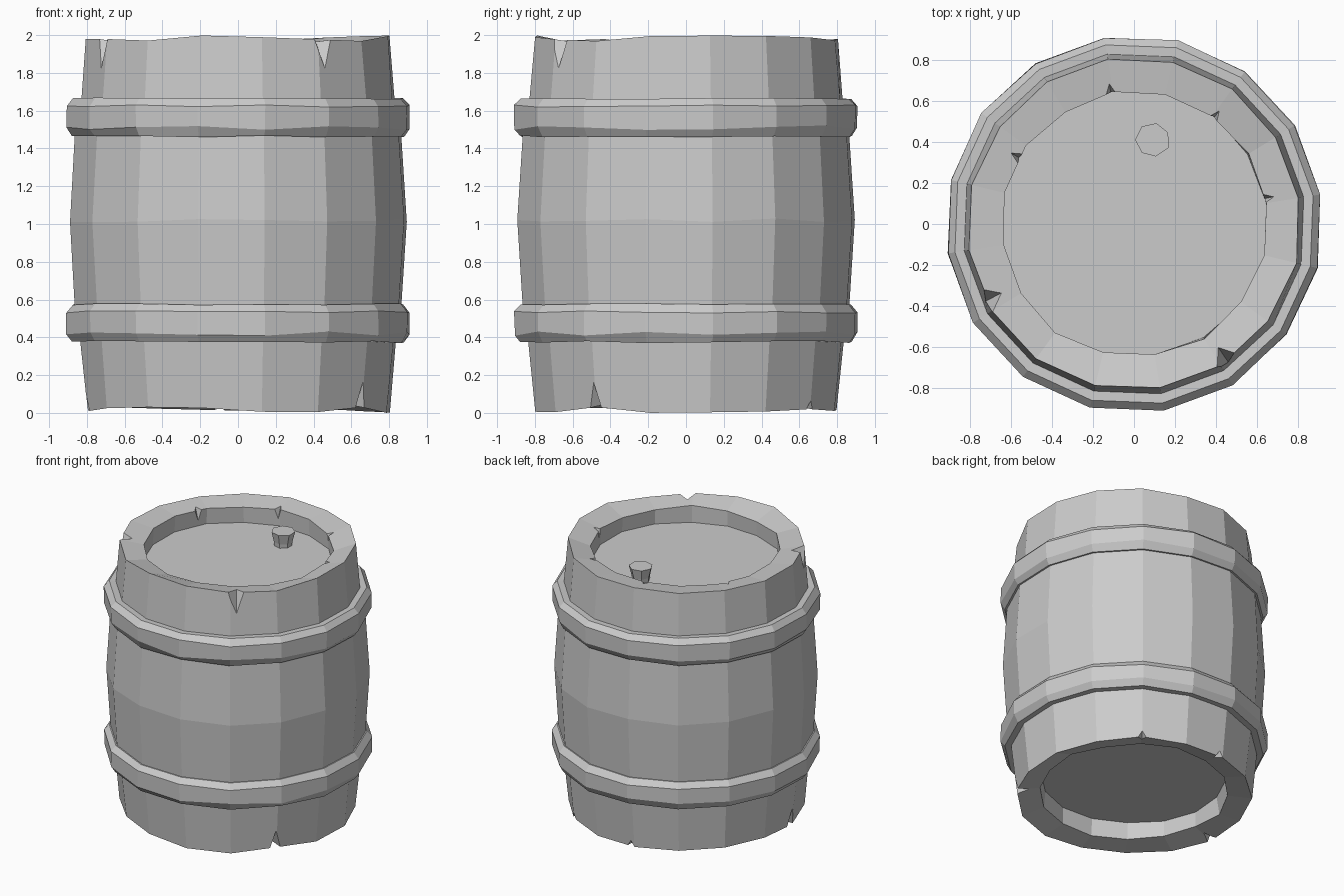
import bpy, bmesh, math, random

if "Cube" in bpy.data.objects:
    bpy.data.objects.remove(bpy.data.objects["Cube"])

random.seed(4)
SIDES, OFFSET = 16, math.radians(9)


def finish(bm, name):
    bmesh.ops.recalc_face_normals(bm, faces=bm.faces)
    mesh = bpy.data.meshes.new(name)
    bm.to_mesh(mesh)
    bm.free()
    obj = bpy.data.objects.new(name, mesh)
    bpy.context.collection.objects.link(obj)
    return obj


def polar(r, a, z):
    return (r * math.cos(a), r * math.sin(a), z)


def lathe(name, profile, closed=False, sides=SIDES, offset=OFFSET, centre=(0, 0)):
    """Spin (radius, z, z_wobble, radius_wobble) points; cap the ends or close the loop."""
    bm = bmesh.new()
    rings = []
    for r, z, wz, wr in profile:
        ring = []
        for i in range(sides):
            rr = r + random.uniform(-wr, wr)
            x, y, zz = polar(rr, offset + i * math.tau / sides, z + random.uniform(-wz, wz))
            ring.append(bm.verts.new((x + centre[0], y + centre[1], zz)))
        rings.append(ring)
    pairs = list(zip(rings, rings[1:]))
    if closed:
        pairs.append((rings[-1], rings[0]))
    else:
        bm.faces.new(rings[0])
        bm.faces.new(rings[-1])
    for a, b in pairs:
        for i in range(sides):
            j = (i + 1) % sides
            bm.faces.new((a[i], a[j], b[j], b[i]))
    return finish(bm, name)


# Barrel body: recessed base, bulging staves, uneven inward-sloping rim, recessed lid
body = lathe("barrel_body", [
    (0.64, 0.17, 0, 0.01), (0.65, 0.05, 0.012, 0.01),
    (0.81, 0.016, 0.016, 0.005), (0.848, 0.40, 0, 0), (0.875, 0.56, 0, 0),
    (0.902, 1.02, 0.01, 0.003), (0.875, 1.47, 0, 0), (0.84, 1.65, 0, 0),
    (0.812, 1.984, 0.016, 0.005), (0.648, 1.945, 0.012, 0.01),
    (0.655, 1.83, 0, 0.008)])

# Two metal hoops with bevelled edges
for name, z in (("lower_hoop", 0.37), ("upper_hoop", 1.46)):
    lathe(name, [
        (0.80, z + 0.01, 0, 0), (0.89, z + 0.005, 0.006, 0), (0.918, z + 0.05, 0.013, 0.003),
        (0.92, z + 0.165, 0.006, 0.003), (0.885, z + 0.205, 0.004, 0),
        (0.80, z + 0.20, 0, 0)], closed=True)

# Tapered bung standing in the lid
lathe("bung", [(0.06, 1.81, 0, 0), (0.065, 1.86, 0, 0), (0.085, 1.935, 0, 0.004)],
      sides=7, offset=math.radians(25), centre=(0.09, 0.41))

# Chips: wedge cutters (angle, wide-end radius, tip radius, apex radius, half width, edge z, apex z)
chips = [(a, 0.90, 0.69, 0.85, 0.14, 2.03, 1.77) for a in (-55.7, 207.5)]
chips += [(a, 0.60, 0.73, 0.63, 0.07, 2.03, 1.84) for a in (100, 53, 150, 11)]
chips += [(a, 0.90, 0.67, 0.845, 0.09, -0.02, d)
          for a, d in ((-36.5, 0.19), (54, 0.08), (97, 0.08), (188, 0.17))]
bm = bmesh.new()
for deg, wide, tip, apex, half, z_edge, z_apex in chips:
    a = math.radians(deg)
    spread = half / wide
    v = [bm.verts.new(p) for p in (polar(wide, a - spread, z_edge), polar(wide, a + spread, z_edge),
                                   polar(tip, a, z_edge), polar(apex, a, z_apex))]
    for i, j, k in ((0, 1, 2), (0, 1, 3), (1, 2, 3), (2, 0, 3)):
        bm.faces.new((v[i], v[j], v[k]))
cutter = finish(bm, "chip_cutter")
cutter.hide_render = True
cutter.display_type = 'WIRE'
cut = body.modifiers.new("chips", 'BOOLEAN')
cut.operation = 'DIFFERENCE'
cut.solver = 'EXACT'
cut.object = cutter
